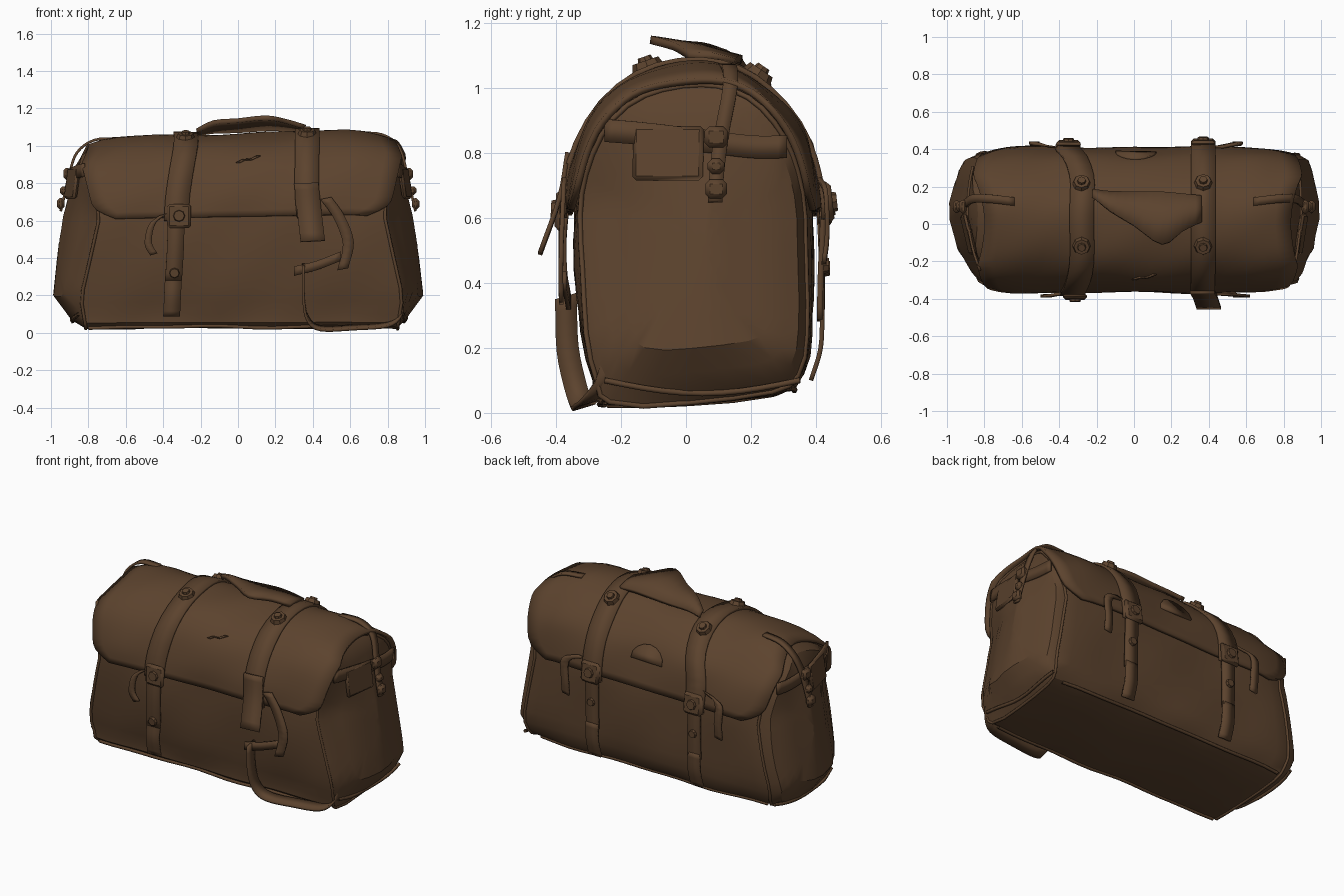
import bpy, bmesh, math
from mathutils import Vector, Matrix

if "Cube" in bpy.data.objects:
    bpy.data.objects.remove(bpy.data.objects["Cube"])

leather = bpy.data.materials.new("brown_leather")
leather.use_nodes = True
COL = (0.107, 0.056, 0.027, 1)
leather.diffuse_color = COL
leather.node_tree.nodes["Principled BSDF"].inputs["Base Color"].default_value = COL

# closed body cross-section (y, z): front bottom, over the top, back, underside
PROFILE = [(-.25, .03), (-.285, .1), (-.32, .25), (-.34, .45), (-.34, .62), (-.325, .75), (-.275, .88),
           (-.19, .97), (-.08, 1.02), (.05, 1.04), (.15, 1.02), (.24, .96), (.32, .87), (.36, .77),
           (.385, .62), (.39, .45), (.385, .25), (.36, .12), (.28, .06), (.0, .03)]
N = len(PROFILE)


def lerp(table, v):
    for (a, p), (b, q) in zip(table, table[1:]):
        if v <= b:
            return p + (q - p) * max(0, (v - a) / (b - a))
    return table[-1][1]


def catmull(a, b, c, d, u):
    return .5 * (2 * b + (c - a) * u + (2 * a - 5 * b + 4 * c - d) * u * u + (3 * b - a - 3 * c + d) * u ** 3)


def section(t):
    i = math.floor(t)
    return catmull(*[Vector(PROFILE[(i + k) % N]) for k in (-1, 0, 1, 2)], t - i)


def smooth_path(pts, n=4):
    p = [Vector(q) for q in pts]
    p = [2 * p[0] - p[1]] + p + [2 * p[-1] - p[-2]]
    out = [catmull(*p[i:i + 4], k / n) for i in range(len(p) - 3) for k in range(n)]
    return out + [p[-2]]


def surface(x, t, off=0):
    """Point and normal on the bag skin at length x and section position t."""
    p, d = section(t), section(t + .05) - section(t - .05)
    n = Vector((0, -d.y, d.x)).normalized()
    droop = 1 - .05 * min(1, max(0, (abs(x) - .58) / .25)) ** 2
    dent = .004 * math.sin(7 * x + 1.3 * t) + .003 * math.sin(13 * x - 2.1 * t)
    q = Vector((x, .03 + (p.x - .03) * droop, p.y * droop + .027 * x * p.y))
    return q + n * (off + dent), n


def edge_x(side, y, z):
    """Length at which the long skin meets the end panel."""
    e = lerp([(0, .8), (.2, .83), (.65, .73), (.95, .8), (1.06, .75)], z)
    return e + (.05 if side > 0 else .01) + .1 * max(0, y) * min(1, z)


def end_x(side, y, z):
    """Wedge-shaped end panel, fullest along its middle and near the base."""
    full = lerp([(0, .78), (.07, .9), (.2, 1.0), (.6, .94), (.9, .87), (1, .8), (1.06, .76)], z)
    swell = lerp([(0, 1), (.2, .68), (.33, .2), (.42, 0)], abs(y - .07))
    e = edge_x(side, y, z)
    return e + max(0, full - e) * swell


def finish(name, bm, thick=0, bevel=0, angle=32):
    bmesh.ops.recalc_face_normals(bm, faces=bm.faces)
    me = bpy.data.meshes.new(name)
    bm.to_mesh(me)
    bm.free()
    ob = bpy.data.objects.new(name, me)
    bpy.context.collection.objects.link(ob)
    me.materials.append(leather)
    if thick:
        m = ob.modifiers.new("thickness", "SOLIDIFY")
        m.thickness, m.offset = thick, 0
    if bevel:
        m = ob.modifiers.new("soft_edges", "BEVEL")
        m.width, m.segments = bevel, 1
    bpy.ops.object.select_all(action="DESELECT")
    ob.select_set(True)
    bpy.context.view_layer.objects.active = ob
    bpy.ops.object.shade_smooth_by_angle(angle=math.radians(angle))


def loft(name, rows, thick=0, closed=False, angle=32):
    bm = bmesh.new()
    vs = [[bm.verts.new(p) for p in r] for r in rows]
    for a, b in zip(vs, vs[1:]):
        for i in range(len(a) - (not closed)):
            j = (i + 1) % len(a)
            bm.faces.new((a[i], a[j], b[j], b[i]))
    if closed:
        bm.faces.new(vs[0])
        bm.faces.new(vs[-1])
    finish(name, bm, thick, angle=angle)


def ribbon(name, pts, across, width, thick=.014):
    w = Vector(across).normalized() * width / 2
    loft(name, [(p - w, p + w) for p in smooth_path(pts)], thick)


def strap(name, path, width, off, thick=.018):
    loft(name, [(surface(x - width / 2, t, off)[0], surface(x + width / 2, t, off)[0])
                for x, t in smooth_path(path)], thick)


def tube(name, pts, r, cyclic=False):
    cu = bpy.data.curves.new(name, "CURVE")
    cu.dimensions, cu.bevel_depth, cu.bevel_resolution = "3D", r, 1
    sp = cu.splines.new("POLY")
    sp.points.add(len(pts) - 1)
    for q, p in zip(sp.points, pts):
        q.co = (*p, 1)
    sp.use_cyclic_u = cyclic
    cu.materials.append(leather)
    bpy.context.collection.objects.link(bpy.data.objects.new(name, cu))


def block(name, loc, size, rot=Matrix(), bevel=.008):
    bm = bmesh.new()
    bmesh.ops.create_cube(bm, size=1)
    bm.transform(Matrix.Translation(loc) @ rot.to_4x4() @ Matrix.Diagonal((*size, 1)))
    finish(name, bm, bevel=bevel)


def facing(n):
    x = Vector((1, 0, 0))
    return Matrix((x, n.cross(x), n)).transposed().to_4x4()


def stud(name, x, t, r=.03, off=.045, h=.025):
    p, n = surface(x, t, off)
    bm = bmesh.new()
    bmesh.ops.create_cone(bm, cap_ends=True, segments=8, radius1=r, radius2=r * .8, depth=h)
    bm.transform(Matrix.Translation(p) @ facing(n))
    finish(name, bm)


def buckle(name, x, t):
    p, n = surface(x, t, .048)
    block(name + "_plate", p, (.13, .13, .03), facing(n), .025)
    stud(name + "_hub", x, t, .035, .064)


# body with wedge-shaped end panels
M = 2 * N
rings = []
for side in (-1, 1):
    caps = []
    for s in (.05, .25, .45, .64, .8, .92, 1):
        ring = []
        for k in range(M):
            y0, z0 = section(k / 2)
            e = edge_x(side, y0, z0)
            q = surface(side * e, k / 2)[0]
            y, z = .06 + (q.y - .06) * s, .5 + (q.z - .5) * s
            ring.append(Vector((side * (e if s == 1 else end_x(side, y, z)), y, z)))
        caps.append(ring)
    tube("end_piping", caps[-1], .009, True)
    if side < 0:
        rings += caps
        for g in range(-8, 9):
            rings.append([surface(g / 9 * edge_x(g, *section(k / 2)), k / 2)[0] for k in range(M)])
    else:
        rings += caps[::-1]
loft("bag_body", rings, closed=True, angle=25)

# flap draped over the top, with rounded lower corners
rows = []
for k in range(41):
    t = 4 + k / 4
    near = max(0, 1 - min(t - 4, 14 - t))
    rows.append([surface(g / 10 * (edge_x(g, *section(t)) + .025 - .12 * near ** 3), t, .018)[0]
                 for g in range(-10, 11)])
loft("top_flap", rows, .02)

# main straps over the bag, with buckles, studs and hanging ends
for side, name, xt, xf, xb in ((-1, "right", -.28, -.33, -.35), (1, "left", .37, .38, .37)):
    strap(name + "_strap", [(xf, 3.9), (xf * .97, 5), (xt, 7), (xt, 9), (xt, 11), (xb, 13), (xb, 14.2)], .13, .034)
    buckle(name + "_back_buckle", xb, 13.9)
    strap(name + "_back_tail", [(xb, 14), (xb, 15), (xb, 15.8)], .085, .03)
    ribbon(name + "_back_hanging_end", [(xb, .42, .32), (xb, .415, .2), (xb, .385, .1)], (1, 0, 0), .085)
    stud(name + "_back_stud", xb, 15, .028, .042)
    for t in (7.8, 10.5):
        stud(name + "_handle_stud", xt, t, .052, .048, .03)
        stud(name + "_handle_cap", xt, t, .026, .066, .02)
    x = xb + side * .18
    ribbon(name + "_back_loose_end", [(x - side * .1, .41, .72), (x, .43, .68), (x, .435, .55), (x, .425, .46)],
           (1, 0, .2), .05)

# front of the right strap: buckle, long tail and loose end
buckle("right_front_buckle", -.315, 4.05)
strap("right_front_tail", [(-.33, 4), (-.335, 3), (-.345, 2.2)], .09, .03)
ribbon("right_hanging_end", [(-.345, -.355, .3), (-.35, -.36, .2), (-.355, -.335, .09)], (1, 0, 0), .09)
stud("right_front_stud", -.34, 2.4, .03, .042)
ribbon("right_loose_end", [(-.4, -.375, .63), (-.46, -.385, .58), (-.48, -.385, .48), (-.45, -.38, .42)],
       (1, 0, .3), .04)

# front of the left strap: flared end, loose end and dangling loop
ribbon("left_flared_end", [(.365, -.365, .8), (.38, -.39, .66), (.4, -.45, .49)], (1, 0, .05), .13)
ribbon("left_loose_end", [(.47, -.375, .72), (.54, -.38, .62), (.59, -.385, .48), (.56, -.385, .34)],
       (1, 0, .2), .06)
ribbon("left_cross_strap", [(.3, -.36, .33), (.42, -.365, .36), (.55, -.375, .41)], (0, 0, 1), .05)
ribbon("dangling_strap", [(.35, -.37, .36), (.35, -.365, .2), (.37, -.34, .08), (.44, -.32, .025), (.62, -.31, .03),
                          (.8, -.29, .045), (.87, -.25, .1), (.88, -.22, .2)], (0, 1, .3), .07)

# carrying handle with its raised front peak
front_edge = smooth_path([(-.22, .14, 1.08), (-.13, .07, 1.125), (0, -.01, 1.135), (.15, -.11, 1.15),
                          (.26, -.04, 1.13), (.36, .01, 1.1)], 3)
back_edge = smooth_path([(-.22, .18, 1.06), (-.13, .17, 1.075), (0, .17, 1.08), (.15, .17, 1.09), (.26, .16, 1.09),
                         (.36, .15, 1.08)], 3)
loft("carry_handle", [(a, (a + b) / 2 + Vector((0, 0, .008)), b) for a, b in zip(front_edge, back_edge)], .025)

# half-moon tab on the back and small crease on the front
bm = bmesh.new()
moon = [surface(.01 + .11 * math.cos(a), 12.9 - .9 * math.sin(a), .03)[0]
        for a in [math.pi * k / 8 for k in range(9)]]
bm.faces.new([bm.verts.new(p) for p in reversed(moon)])
finish("back_tab", bm, .016)
strap("front_crease", [(0, 6.1), (.04, 6.25), (.06, 6.2), (.11, 6.4)], .02, .03, .01)

# fittings on both end panels
for side, name in ((-1, "right"), (1, "left")):
    def at(y, z, off=.012):
        return Vector((side * (end_x(side, y, z) + off), y, z))

    rise = .015 * side
    ribbon(name + "_end_strap", [(side * .64, .12, 1.055 + rise), (side * .77, .135, 1.045 + rise),
                                 (side * .86, .135, .98 + rise), at(.11, .86, .025), at(.095, .74, .025),
                                 at(.09, .65, .025)], (0, 1, 0), .045)
    ribbon(name + "_end_band", [at(-.25, .87), at(-.13, .86), at(.04, .84), at(.2, .82), at(.31, .82)],
           (0, 0, 1), .07)
    slope = at(-.17, .8) - at(.06, .8)
    rise_dir = at(-.055, .72) - at(-.055, .88)
    normal = slope.cross(rise_dir).normalized()
    along = slope.normalized()
    turn = Matrix((normal, along, normal.cross(along))).transposed()
    block(name + "_end_patch", at(-.055, .8, .016), (.025, .22, .17), turn, .02)
    for z, r in ((.85, .036), (.76, .026), (.69, .033)):
        block(name + "_end_buckle", at(.093, z, .035), (.04, r * 2, r * 1.8), bevel=.014)
    tube(name + "_bottom_seam", [at(-.25 + .06 * k, .1 - .04 * math.sin(math.pi * k / 10), .004)
                                 for k in range(11)], .01)

# seams along the underside
for t in (.1, 17.6):
    tube("underside_piping", [surface(g / 10, t, .002)[0] for g in range(-8, 9)], .01)
